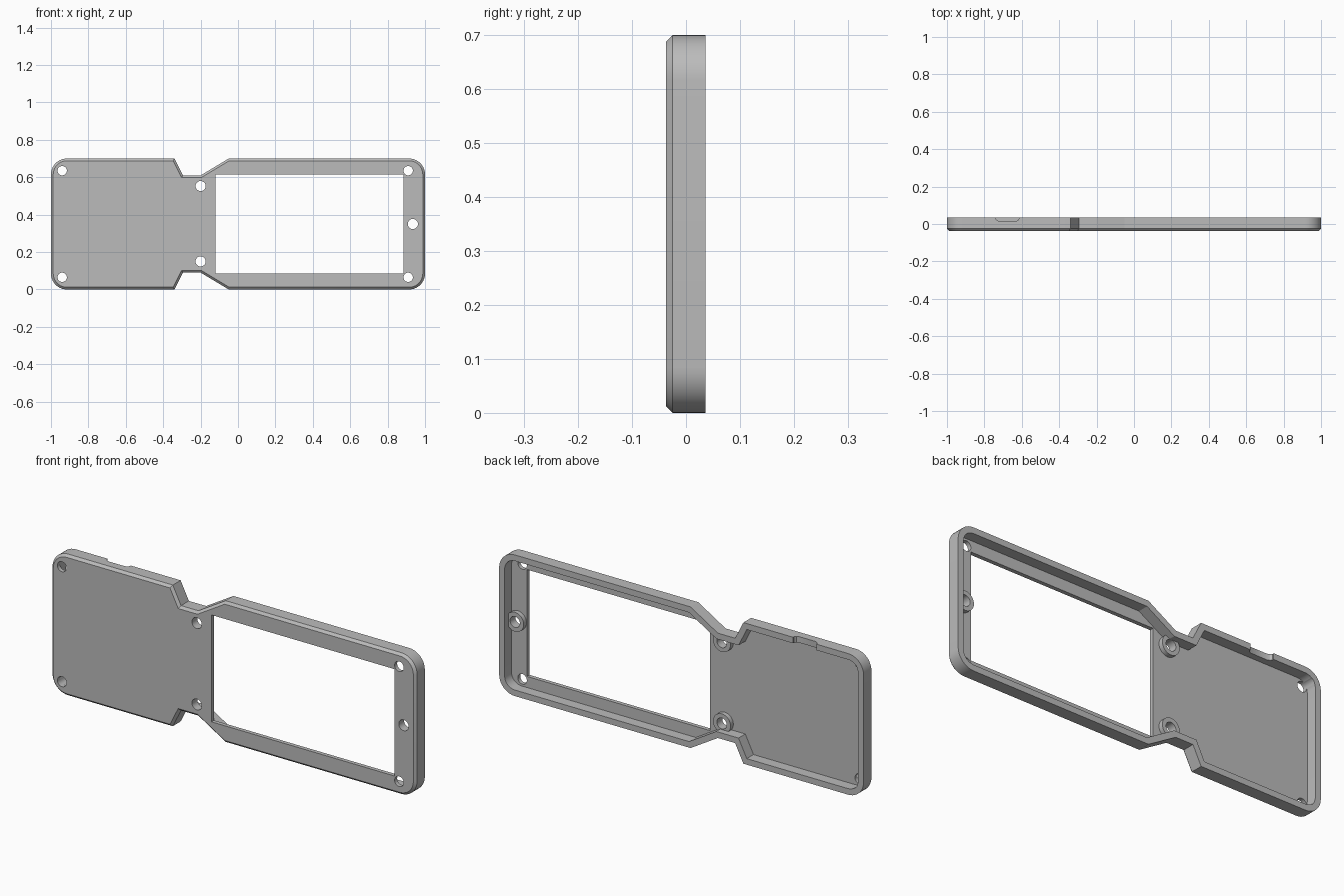
import bpy, bmesh, math
from mathutils import Vector, Matrix

cube = bpy.data.objects.get("Cube")
if cube:
    bpy.data.objects.remove(cube, do_unlink=True)

MID = 0.35                      # half height, also the mirror line
FRONT, BACK, FLOOR = -0.037, 0.036, -0.017
CHAMFER, WALL, CORNER = 0.012, 0.03, 0.085

grey = bpy.data.materials.new("plain grey")
grey.use_nodes = True
grey.diffuse_color = (0.5, 0.5, 0.5, 1)
grey.node_tree.nodes["Principled BSDF"].inputs["Base Color"].default_value = (0.5, 0.5, 0.5, 1)


def finish(bm, name):
    bmesh.ops.recalc_face_normals(bm, faces=bm.faces)
    mesh = bpy.data.meshes.new(name)
    bm.to_mesh(mesh)
    bm.free()
    obj = bpy.data.objects.new(name, mesh)
    mesh.materials.append(grey)
    bpy.context.collection.objects.link(obj)
    return obj


def arc(cx, cz, start, steps=10):
    """Quarter turn of a rounded corner, clockwise from start degrees."""
    angles = [math.radians(start - 90 * i / steps) for i in range(steps + 1)]
    return [Vector((cx + CORNER * math.cos(a), cz + CORNER * math.sin(a))) for a in angles]


def offset(points, d):
    """Move a clockwise outline inward by d with mitred corners."""
    result = []
    for i, p in enumerate(points):
        a = (p - points[i - 1]).normalized()
        b = (points[(i + 1) % len(points)] - p).normalized()
        na, nb = Vector((a.y, -a.x)), Vector((b.y, -b.x))
        result.append(p + (na + nb) * d / (1 + na.dot(nb)))
    return result


def stack(bm, layers):
    """Join outlines at successive depths into one closed solid."""
    rings = [[bm.verts.new((p.x, y, p.y + MID)) for p in pts] for pts, y in layers]
    for r, s in zip(rings, rings[1:]):
        for i in range(len(r)):
            bm.faces.new((r[i - 1], r[i], s[i], s[i - 1]))
    bm.faces.new(rings[0])
    bm.faces.new(rings[-1])


def cylinder(bm, x, z, radius, y0, y1):
    turn = Matrix.Translation((x, (y0 + y1) / 2, z)) @ Matrix.Rotation(math.pi / 2, 4, "X")
    bmesh.ops.create_cone(bm, cap_ends=True, segments=32, radius1=radius,
                          radius2=radius, depth=y1 - y0, matrix=turn)


# Outline: two rounded ends joined by a pinched neck
inset = 1 - CORNER
rise = MID - CORNER
neck = [Vector(p) for p in ((-0.34, MID), (-0.295, 0.26), (-0.2, 0.26), (-0.05, MID))]
top = arc(-inset, rise, 180) + neck + arc(inset, rise, 90)
outline = top + [Vector((p.x, -p.y)) for p in reversed(top)]

# Tray: chamfered front, outer wall, rim, inner wall and floor
bm = bmesh.new()
cavity = offset(outline, WALL)
stack(bm, [(offset(outline, CHAMFER), FRONT), (outline, FRONT + CHAMFER),
           (outline, BACK), (cavity, BACK), (cavity, FLOOR)])
parts = [finish(bm, "case_tray")]

# Raised screw bosses on the floor
boss_spots = {"upper_neck_boss": (-0.2, 0.553), "lower_neck_boss": (-0.2, 0.15),
              "end_boss": (0.935, MID)}
for name, (x, z) in boss_spots.items():
    bm = bmesh.new()
    cylinder(bm, x, z, 0.048, -0.026, 0.005)
    parts.append(finish(bm, name))

# Cutter: screw holes, display window and edge notch
bm = bmesh.new()
corners = [(sx * (0.91 if sx > 0 else 0.94), MID + sz * 0.285) for sx in (-1, 1) for sz in (-1, 1)]
for x, z in corners:
    cylinder(bm, x, z, 0.025, -0.1, 0.1)
for x, z in boss_spots.values():
    cylinder(bm, x, z, 0.027, -0.1, 0.1)
window = [Vector(p) for p in ((-0.12, 0.265), (0.885, 0.265), (0.885, -0.265), (-0.12, -0.265))]
stack(bm, [(window, -0.1), (window, 0.1)])
notch = [(-0.74, 0.1), (-0.74, 0.03), (-0.733, 0.02), (-0.72, 0.015),
         (-0.633, 0.015), (-0.62, 0.02), (-0.613, 0.03), (-0.613, 0.1)]
low, high = [[bm.verts.new((x, y, z)) for x, y in notch] for z in (0.64, 0.75)]
for i in range(len(low)):
    bm.faces.new((low[i - 1], low[i], high[i], high[i - 1]))
bm.faces.new(low)
bm.faces.new(high)
cutter = finish(bm, "opening_cutter")
cutter.hide_render = True

# Cut every part, then smooth the round surfaces
for obj in parts:
    bpy.ops.object.select_all(action="DESELECT")
    obj.select_set(True)
    bpy.context.view_layer.objects.active = obj
    cut = obj.modifiers.new("openings", "BOOLEAN")
    cut.operation = "DIFFERENCE"
    cut.solver = "EXACT"
    cut.object = cutter
    bpy.ops.object.modifier_apply(modifier=cut.name)
    bpy.ops.object.shade_smooth_by_angle(angle=math.radians(25))
bpy.data.objects.remove(cutter, do_unlink=True)
